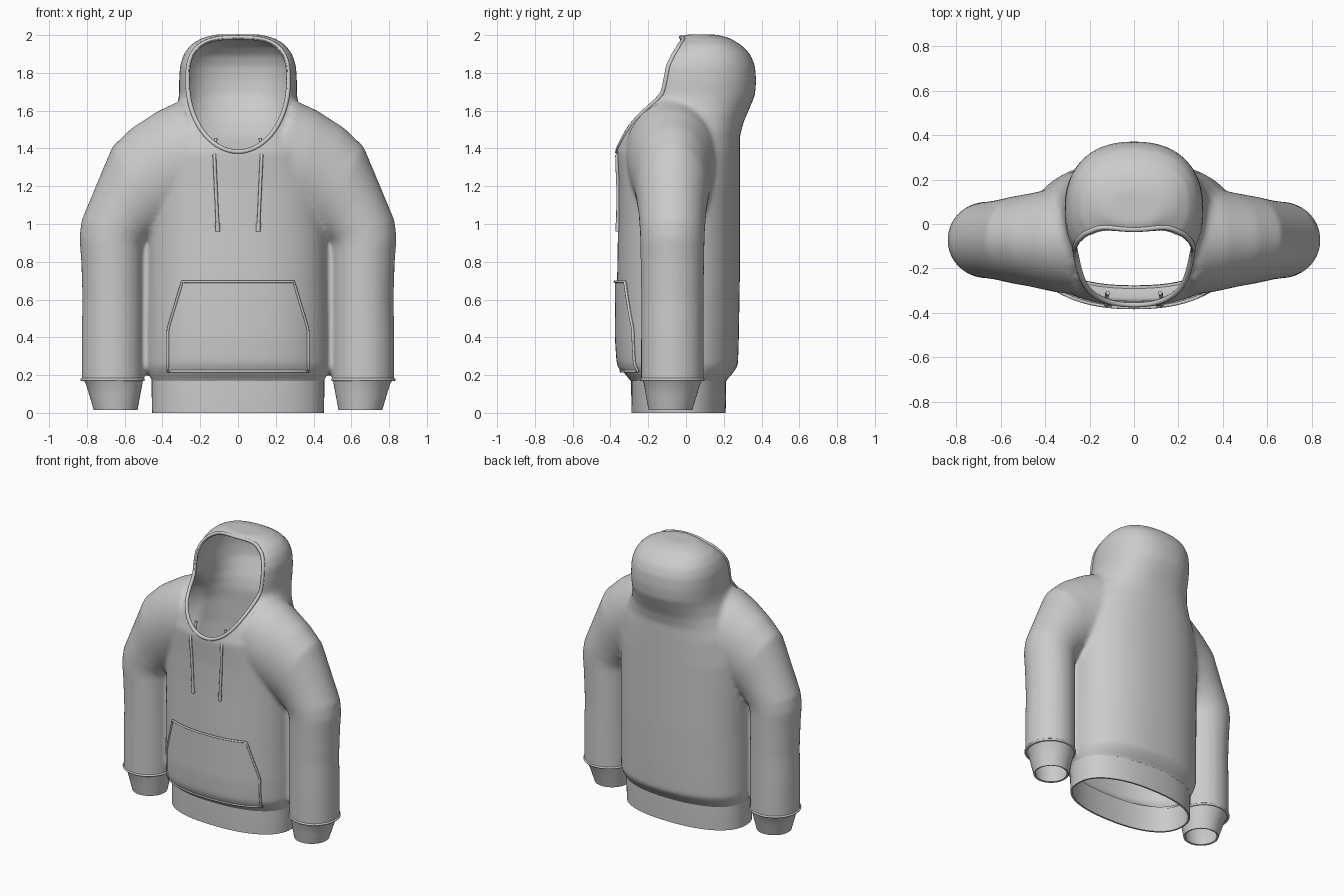
import bpy, bmesh, math
from mathutils import Vector
from mathutils.bvhtree import BVHTree

if "Cube" in bpy.data.objects:
    bpy.data.objects.remove(bpy.data.objects["Cube"], do_unlink=True)

fabric = bpy.data.materials.new("grey_fabric")
fabric.use_nodes = True
GREY = (0.6, 0.6, 0.6, 1)
fabric.diffuse_color = GREY
fabric.node_tree.nodes["Principled BSDF"].inputs["Base Color"].default_value = GREY


def add_object(name, data):
    ob = bpy.data.objects.new(name, data)
    bpy.context.collection.objects.link(ob)
    data.materials.append(fabric)
    return ob


def activate(ob):
    bpy.ops.object.select_all(action='DESELECT')
    ob.select_set(True)
    bpy.context.view_layer.objects.active = ob


def apply_all(ob):
    activate(ob)
    for m in list(ob.modifiers):
        bpy.ops.object.modifier_apply(modifier=m.name)


def smooth(ob, angle=40):
    activate(ob)
    bpy.ops.object.shade_smooth_by_angle(angle=math.radians(angle))


def loft(bm, rings, cap=True):
    """Skin a list of equal-length point rings."""
    rows = [[bm.verts.new(p) for p in r] for r in rings]
    n = len(rows[0])
    for a, b in zip(rows, rows[1:]):
        for i in range(n):
            j = (i + 1) % n
            bm.faces.new((a[i], a[j], b[j], b[i]))
    if cap:
        bm.faces.new(rows[0])
        bm.faces.new(rows[-1])
    bmesh.ops.recalc_face_normals(bm, faces=bm.faces[:])


def to_object(name, bm):
    me = bpy.data.meshes.new(name)
    bm.to_mesh(me)
    bm.free()
    return add_object(name, me)


def oval(centre, a, b, p=2.0, n=64):
    """Superellipse ring spanned by the vectors a and b."""
    pts = []
    for i in range(n):
        t = 2 * math.pi * i / n
        c, s = math.cos(t), math.sin(t)
        u = math.copysign(abs(c) ** (2 / p), c)
        v = math.copysign(abs(s) ** (2 / p), s)
        pts.append(centre + a * u + b * v)
    return pts


def flat_ring(z, rx, front, back, cx=0, p=2.3):
    return oval(Vector((cx, (front + back) / 2, z)), Vector((rx, 0, 0)),
                Vector((0, (back - front) / 2, 0)), p)


def tube(name, pts, radius, closed=False):
    cu = bpy.data.curves.new(name, 'CURVE')
    cu.dimensions = '3D'
    cu.bevel_depth = radius
    cu.bevel_resolution = 3
    cu.use_fill_caps = True
    sp = cu.splines.new('POLY')
    sp.points.add(len(pts) - 1)
    for q, p in zip(sp.points, pts):
        q.co = (*p, 1)
    sp.use_cyclic_u = closed
    ob = add_object(name, cu)
    activate(ob)
    bpy.ops.object.convert(target='MESH')
    smooth(bpy.context.object, 60)
    return ob


# Torso and hood: height, half width, front, back
TORSO = [(.12, .44, -.28, .20), (.17, .455, -.29, .21), (.20, .47, -.32, .24),
         (.25, .483, -.355, .275), (.40, .483, -.365, .28), (.7, .48, -.365, .285),
         (1.0, .48, -.36, .285), (1.2, .48, -.36, .285), (1.38, .45, -.37, .285),
         (1.46, .41, -.35, .285), (1.54, .36, -.33, .305), (1.62, .325, -.29, .34),
         (1.68, .312, -.25, .365), (1.76, .312, -.24, .372), (1.84, .307, -.22, .365),
         (1.90, .287, -.17, .34), (1.95, .25, -.10, .29), (1.985, .19, -.03, .23),
         (2.003, .12, -.01, .16)]
# Sleeve sections: outer x and z, inner x and z, half depth
SLEEVE = [(.30, 1.655, .15, 1.1, .25), (.42, 1.60, .28, 1.03, .235),
          (.56, 1.51, .36, .98, .21), (.665, 1.41, .42, .95, .195),
          (.745, 1.22, .46, .93, .18), (.828, 1.02, .485, .91, .172),
          (.84, .93, .497, .88, .17), (.83, .8, .5, .8, .168),
          (.823, .6, .5, .6, .165), (.828, .4, .5, .4, .166),
          (.828, .12, .5, .12, .166)]

bm = bmesh.new()
loft(bm, [flat_ring(*r) for r in TORSO])
for side in (-1, 1):
    rings = []
    for ox, oz, ix, iz, d in SLEEVE:
        o, i = Vector((side * ox, -.072, oz)), Vector((side * ix, -.072, iz))
        rings.append(oval((o + i) / 2, (o - i) / 2, Vector((0, d, 0))))
    part = bmesh.new()
    loft(part, rings)
    tmp = bpy.data.meshes.new("sleeve_part")
    part.to_mesh(tmp)
    part.free()
    bm.from_mesh(tmp)
    bpy.data.meshes.remove(tmp)
body = to_object("hoodie_body", bm)

# Fuse sleeves and torso into one soft surface
rm = body.modifiers.new("fuse", 'REMESH')
rm.mode = 'VOXEL'
rm.voxel_size = .015
sm = body.modifiers.new("soften", 'SMOOTH')
sm.factor = .5
sm.iterations = 8
apply_all(body)

# Open the lower ends of torso and sleeves
bm = bmesh.new()
bm.from_mesh(body.data)
bmesh.ops.bisect_plane(bm, geom=bm.verts[:] + bm.edges[:] + bm.faces[:],
                       plane_co=(0, 0, .17), plane_no=(0, 0, -1), clear_outer=True)
surface = BVHTree.FromBMesh(bm)
bm.to_mesh(body.data)
bm.free()


def on_front(x, z, lift=0.0, default=-.02):
    hit = surface.ray_cast(Vector((x, -2, z)), Vector((0, 1, 0)))[0]
    y = hit.y if hit is not None else default
    return Vector((x, y - lift, z))


def opening(scale=1.0, n=72):
    """Egg-shaped face opening as (x, z) pairs."""
    pts = []
    for i in range(n):
        t = 2 * math.pi * i / n
        c, s = math.cos(t), math.sin(t)
        e = 2 / 2.9 if s > 0 else 1
        h = .228 if s > 0 else .365
        x = math.copysign(abs(c) ** e, c) * .262
        pts.append((x * scale, 1.755 + math.copysign(abs(s) ** e, s) * h * scale))
    return pts


# Cloth thickness and face opening
so = body.modifiers.new("cloth", 'SOLIDIFY')
so.thickness = .014
so.offset = -1
bm = bmesh.new()
loft(bm, [[Vector((x, y, z)) for x, z in opening()] for y in (-1, .06)])
cutter = to_object("opening_cutter", bm)
cutter.hide_render = True
bo = body.modifiers.new("opening", 'BOOLEAN')
bo.operation = 'DIFFERENCE'
bo.solver = 'EXACT'
bo.object = cutter
apply_all(body)
bpy.data.objects.remove(cutter, do_unlink=True)
smooth(body, 50)

# Rolled edge of the hood
tube("hood_rim", [on_front(x, z, -.004) for x, z in opening(1.02)], .012, True)


def band(name, rings):
    bm = bmesh.new()
    loft(bm, rings, cap=False)
    ob = to_object(name, bm)
    m = ob.modifiers.new("cloth", 'SOLIDIFY')
    m.thickness = .012
    m.offset = -1
    apply_all(ob)
    smooth(ob)


# Hem and cuffs
band("hem", [flat_ring(z, rx, f, b) for z, rx, f, b in
             ((0, .455, -.288, .21), (.1, .457, -.29, .212), (.19, .457, -.29, .212))])
for side, label in ((1, "left"), (-1, "right")):
    band(label + "_cuff", [flat_ring(z, r, c - r, c + r, side * x, 2) for z, r, c, x in
                           ((.015, .116, -.082, .648), (.09, .134, -.078, .652),
                            (.155, .15, -.073, .656), (.185, .163, -.072, .664))])
    tube(label + "_cuff_seam", flat_ring(.176, .163, -.235, .091, side * .664, 2), .008, True)

# Front pocket following the belly
bm = bmesh.new()
ROWS, COLS = 16, 32
grid = []
for r in range(ROWS + 1):
    z = .22 + .475 * r / ROWS
    half = .372 if z < .43 else .375 - .08 * (z - .43) / .265
    grid.append([bm.verts.new(on_front(half * (2 * c / COLS - 1), z, .012))
                 for c in range(COLS + 1)])
for lo, hi in zip(grid, grid[1:]):
    for c in range(COLS):
        bm.faces.new((lo[c], lo[c + 1], hi[c + 1], hi[c]))
outline = [v.co.copy() for v in grid[0]] + [row[-1].co.copy() for row in grid[1:]]
outline += [v.co.copy() for v in grid[-1][-2::-1]] + [row[0].co.copy() for row in grid[-2:0:-1]]
pocket = to_object("front_pocket", bm)
m = pocket.modifiers.new("cloth", 'SOLIDIFY')
m.thickness = .018
m.offset = -1
apply_all(pocket)
smooth(pocket)
tube("pocket_seam", outline, .007, True)

# Drawstrings, passing behind the rim into the hood
for side, label in ((1, "left"), (-1, "right")):
    pts = [on_front(side * (.107 + .018 * i / 10), .965 + .395 * i / 10, .006) for i in range(11)]
    pts += [Vector((side * .122, -.315, 1.40)), Vector((side * .118, -.31, 1.455))]
    tube(label + "_drawstring", pts, .009)
    tube(label + "_string_tip", [pts[0] - Vector((0, 0, .005)), pts[1]], .0125)
